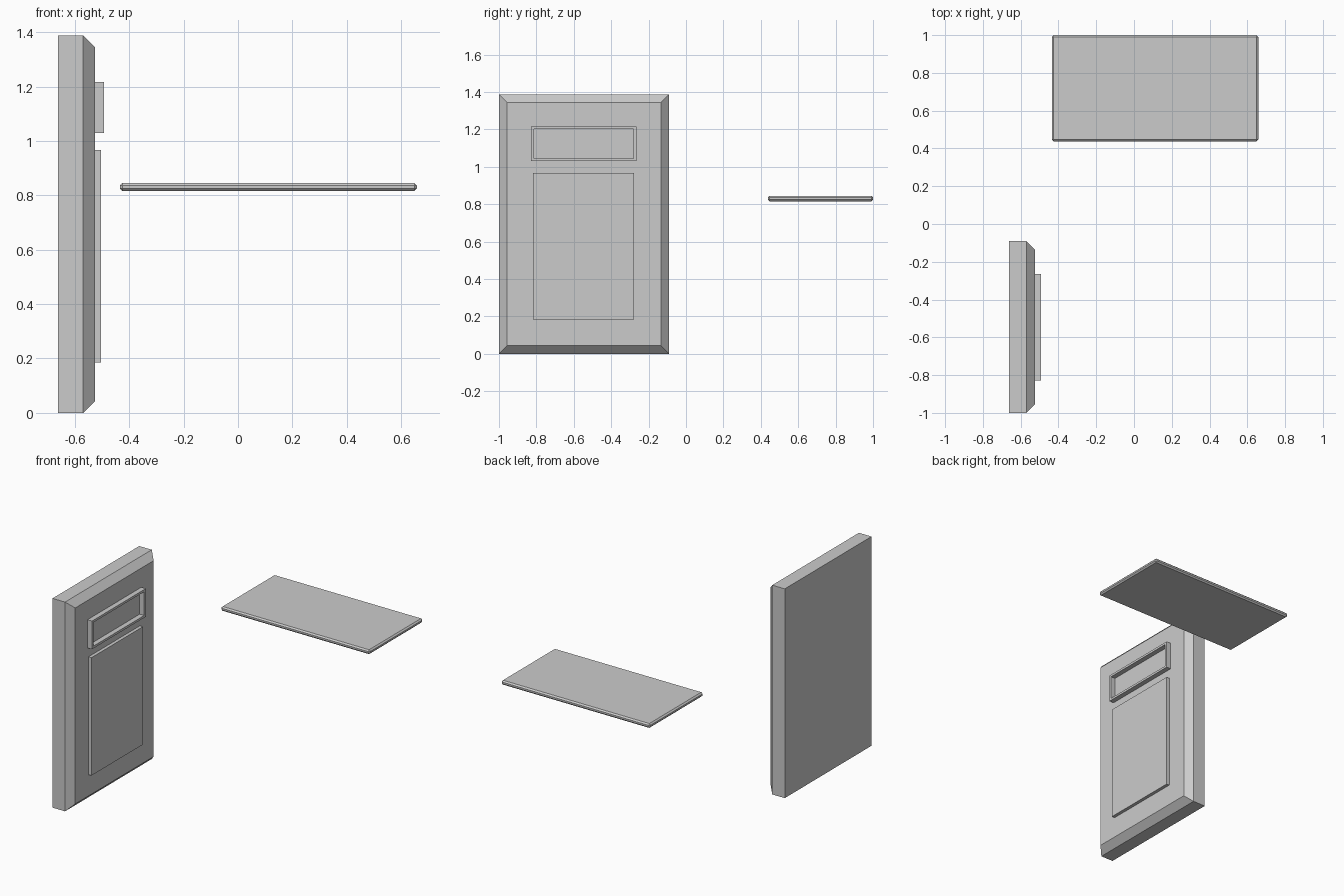
import bpy, bmesh

if "Cube" in bpy.data.objects:
    bpy.data.objects.remove(bpy.data.objects["Cube"])


def finish(name, bm):
    bmesh.ops.recalc_face_normals(bm, faces=bm.faces)
    mesh = bpy.data.meshes.new(name)
    bm.to_mesh(mesh)
    bm.free()
    obj = bpy.data.objects.new(name, mesh)
    bpy.context.collection.objects.link(obj)
    return obj


def add_box(bm, lo, hi):
    verts = bmesh.ops.create_cube(bm, size=1)["verts"]
    for v in verts:
        v.co = [h if c > 0 else l for c, l, h in zip(v.co, lo, hi)]


def loft(name, rings, closed=False):
    """Join rectangular rings (x, y0, y1, z0, z1) facing +x."""
    bm = bmesh.new()
    loops = [[bm.verts.new((x, y, z)) for y, z in
              ((y0, z0), (y1, z0), (y1, z1), (y0, z1))]
             for x, y0, y1, z0, z1 in rings]
    pairs = list(zip(loops, loops[1:]))
    if closed:
        pairs.append((loops[-1], loops[0]))
    else:
        bm.faces.new(loops[0])
        bm.faces.new(loops[-1])
    for a, b in pairs:
        for i in range(4):
            j = (i + 1) % 4
            bm.faces.new((a[i], a[j], b[j], b[i]))
    return finish(name, bm)


# Cabinet front slab with chamfered front rim
back, rim, face = -0.661, -0.569, -0.525
y0, y1, z0, z1, inset = -1.0, -0.091, 0.0, 1.388, 0.044
loft("cabinet_front", [
    (back, y0, y1, z0, z1),
    (rim, y0, y1, z0, z1),
    (face, y0 + inset, y1 - inset, z0 + inset, z1 - inset)])

# Raised drawer frame, open in the middle
outer = (-0.828, -0.264, 1.03, 1.217)
inner = (-0.813, -0.280, 1.045, 1.202)
loft("drawer_frame", [(face, *outer), (-0.492, *outer),
                      (-0.492, *inner), (face, *inner)], closed=True)

# Raised door panel
bm = bmesh.new()
add_box(bm, (face - 0.005, -0.817, 0.185), (-0.503, -0.278, 0.967))
finish("door_panel", bm)

# Shelf board with bevelled edges
bm = bmesh.new()
add_box(bm, (-0.434, 0.438, 0.816), (0.658, 1.0, 0.845))
shelf = finish("shelf", bm)
bevel = shelf.modifiers.new("edge_bevel", "BEVEL")
bevel.width = 0.009
bevel.segments = 1
